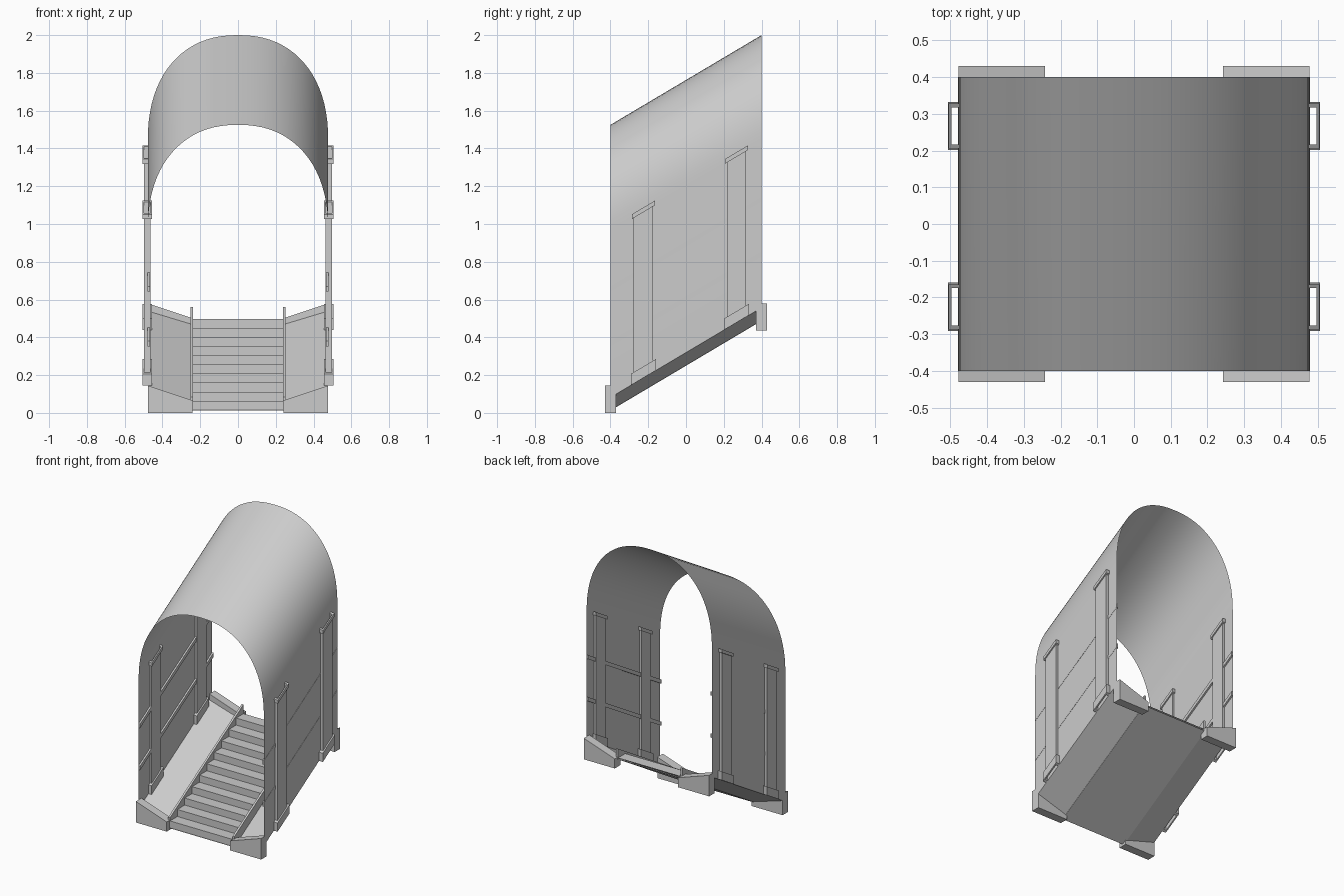
import bpy, bmesh, math

if "Cube" in bpy.data.objects:
    bpy.data.objects.remove(bpy.data.objects["Cube"])

S = 0.475 / 0.8                      # slope of the whole flight
def rise(y): return S * (y + 0.4)

def make(name, verts, faces, mirror=False):
    me = bpy.data.meshes.new(name)
    me.from_pydata(verts, [], faces)
    bm = bmesh.new(); bm.from_mesh(me)
    bmesh.ops.recalc_face_normals(bm, faces=bm.faces)
    bm.to_mesh(me); bm.free()
    ob = bpy.data.objects.new(name, me)
    bpy.context.collection.objects.link(ob)
    if mirror:
        m = ob.modifiers.new("Mirror", 'MIRROR')
        m.use_mirror_merge = False
    return ob

def sweep(name, prof, y0=-0.4, y1=0.4, solid=True, mirror=False, slope=True, lift=0):
    """Sweep an x-z profile along y, following the slope if asked."""
    n = len(prof)
    v = [(x, y, z + lift + (rise(y) if slope else 0)) for y in (y0, y1) for x, z in prof]
    f = [(i, (i + 1) % n, n + (i + 1) % n, n + i) for i in range(n if solid else n - 1)]
    if solid:
        f += [tuple(range(n)), tuple(range(n, 2 * n))]
    return make(name, v, f, mirror)

def box(x0, x1, z0, z1):
    return [(x0, z0), (x1, z0), (x1, z1), (x0, z1)]

def loft(name, yc, rings):
    """Stack of sheared rectangles around the wall: (half x, half y, height over floor)."""
    v, f = [], []
    for hx, hy, h in rings:
        for sx, sy in ((-1, -1), (1, -1), (1, 1), (-1, 1)):
            y = yc + sy * hy
            v.append((0.480 + sx * hx, y, 0.082 + rise(y) + h))
    for k in range(len(rings) - 1):
        for i in range(4):
            j = (i + 1) % 4
            f.append((4*k + i, 4*k + j, 4*k + 4 + j, 4*k + 4 + i))
    return make(name, v, f, True)

# arched roof and side walls as one thin sheet
A, N, SEG, SPRING, H = 0.4775, 2.25, 40, 0.965, 0.56
arch = [(-A, 0.082)]
for i in range(SEG + 1):
    t = math.pi * (1 - i / SEG)
    c, s = math.cos(t), max(math.sin(t), 0)
    arch.append((math.copysign(A * abs(c) ** (2 / N), c), SPRING + H * s ** (2 / N) if 0 < i < SEG else SPRING))
arch.append((A, 0.082))
shell = sweep("arched_shell", arch, solid=False)
bpy.context.view_layer.objects.active = shell
shell.select_set(True)
bpy.ops.object.shade_smooth_by_angle(angle=math.radians(40))

# tilted side ramps and flat underside
sweep("floor_sheet", [(-A, 0.082), (-0.245, 0.012), (0.245, 0.012), (A, 0.082)], solid=False)

# stairs
steps, y0, z0 = 10, -0.4, 0.015
dy, dz = 0.8 / steps, 0.0482
side = [(y0, z0)]
for i in range(steps):
    side += [(y0 + i * dy, z0 + (i + 1) * dz), (y0 + (i + 1) * dy, z0 + (i + 1) * dz)]
n = len(side)
make("stairs", [(x, y, z) for x in (-0.24, 0.24) for y, z in side],
     [(i, i + 1, n + i + 1, n + i) for i in range(n - 1)])

# stringers beside the stairs
sweep("stringer", box(0.238, 0.252, 0.012, 0.085), mirror=True)

# wedge feet at both ends
foot = [(0.242, 0), (A, 0), (A, 0.145), (0.242, 0.066)]
sweep("front_foot", foot, -0.43, -0.37, mirror=True, slope=False)
sweep("back_foot", foot, 0.37, 0.43, mirror=True, slope=False, lift=0.435)

# two handrails on each inner wall
for label, z in (("lower", 0.352), ("upper", 0.642)):
    sweep(label + "_rail", box(0.466, 0.479, z, z + 0.028), mirror=True)

# hollow columns with base and cap collars
for label, yc in (("front", -0.226), ("back", 0.267)):
    ix, iy = 0.0165, 0.051
    loft(label + "_column", yc, [(ix, iy, 0), (ix, iy, 0.902)])
    bx, by = 0.026, 0.066
    loft(label + "_column_base", yc, [(ix, iy, 0), (bx, by, 0), (bx, by, 0.06), (ix, iy, 0.06)])
    cx, cy = 0.025, 0.061
    loft(label + "_column_cap", yc, [(ix, iy, 0.877), (cx, cy, 0.877), (cx, cy, 0.902), (ix, iy, 0.902)])
